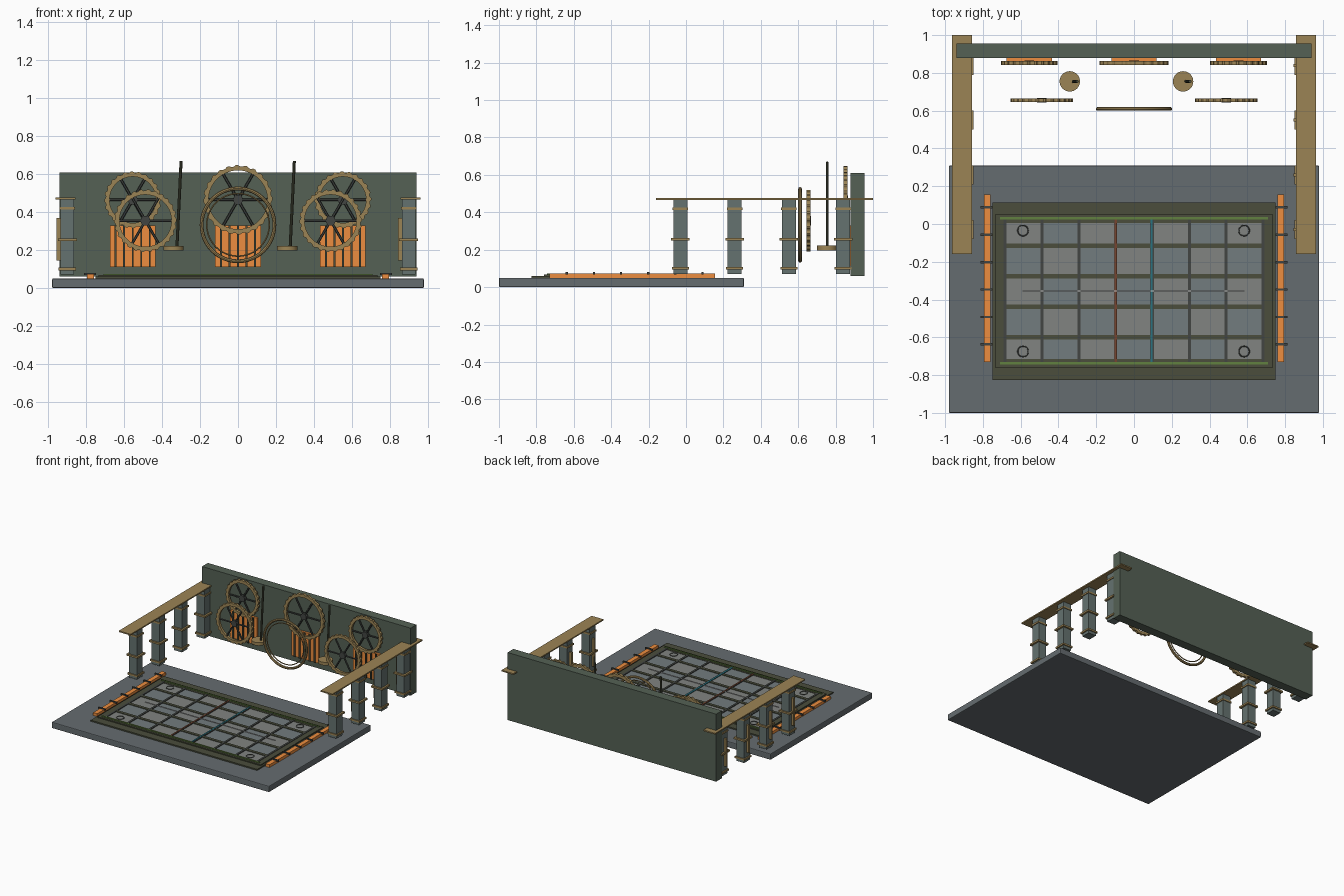
import bpy, math
from mathutils import Vector

if "Cube" in bpy.data.objects:
    bpy.data.objects.remove(bpy.data.objects["Cube"])

def mat(name, r, g, b):
    m = bpy.data.materials.new(name)
    m.diffuse_color = (r, g, b, 1)
    m.use_nodes = True
    m.node_tree.nodes["Principled BSDF"].inputs["Base Color"].default_value = m.diffuse_color
    return m

SLATE = mat("slate", .13, .15, .16)
PILLAR = mat("pillar_stone", .13, .17, .16)
WALL = mat("wall_green", .09, .12, .09)
BRASS = mat("brass", .33, .23, .09)
OLIVE = mat("dark_olive", .07, .075, .045)
IRON = mat("iron", .055, .06, .055)
ORANGE = mat("furnace_orange", .85, .27, .05)
TILE_A = mat("tile_blue_grey", .17, .20, .21)
TILE_B = mat("tile_grey", .22, .23, .22)
GREEN = mat("green", .12, .22, .05)
RED = mat("red", .18, .06, .03)
TEAL = mat("teal", .02, .17, .22)
PALE = mat("pale_line", .7, .7, .7)

def finish(name, m):
    o = bpy.context.object
    o.name = name
    o.data.materials.append(m)
    return o

def box(name, x0, x1, y0, y1, z0, z1, m, bevel=0):
    bpy.ops.mesh.primitive_cube_add(size=1, location=((x0+x1)/2, (y0+y1)/2, (z0+z1)/2))
    o = finish(name, m)
    o.scale = (x1-x0, y1-y0, z1-z0)
    bpy.ops.object.transform_apply(location=False, rotation=False, scale=True)
    if bevel:
        b = o.modifiers.new("bevel", 'BEVEL')
        b.width, b.segments = bevel, 2
    return o

def rod(name, a, b, r, m, verts=10):
    a, b = Vector(a), Vector(b)
    bpy.ops.mesh.primitive_cylinder_add(vertices=verts, radius=r, depth=(b-a).length, location=(a+b)/2)
    o = finish(name, m)
    o.rotation_mode = 'QUATERNION'
    o.rotation_quaternion = (b-a).to_track_quat('Z', 'Y')
    bpy.ops.object.shade_smooth_by_angle()
    return o

def ring(name, loc, r, minor, m, upright=True, seg=48, side=8):
    bpy.ops.mesh.primitive_torus_add(location=loc, rotation=(math.pi/2 if upright else 0, 0, 0),
        major_radius=r, minor_radius=minor, major_segments=seg, minor_segments=side)
    finish(name, m)
    bpy.ops.object.shade_smooth_by_angle()

def gear(name, x, y, z, r, teeth=24, phase=0):
    # flat rim with shallow teeth
    vs, fs, n = [], [], teeth*4
    for i in range(n):
        a = 2*math.pi*i/n
        ro = r if i % 4 < 2 else r-.007
        for rad, yy in ((ro, -.01), (ro, .01), (r-.028, .01), (r-.028, -.01)):
            vs.append((rad*math.cos(a), yy, rad*math.sin(a)))
        j = (i+1) % n
        fs += [(4*i+k, 4*j+k, 4*j+(k+1) % 4, 4*i+(k+1) % 4) for k in range(4)]
    me = bpy.data.meshes.new(name+"_rim")
    me.from_pydata(vs, [], fs)
    me.materials.append(BRASS)
    o = bpy.data.objects.new(name+"_rim", me)
    o.location = (x, y, z)
    bpy.context.collection.objects.link(o)
    # spokes and hub
    for i in range(3):
        a = math.pi*i/3 + phase
        dx, dz = (r-.02)*math.cos(a), (r-.02)*math.sin(a)
        rod(name+"_spoke", (x-dx, y, z-dz), (x+dx, y, z+dz), .007, IRON, 6)
    rod(name+"_hub", (x, y-.012, z), (x, y+.012, z), .026, IRON, 16)

# floor slab and back wall
box("floor_slab", -.98, .98, -1, .31, 0, .05, SLATE, .006)
box("back_wall", -.94, .94, .88, .955, .06, .61, WALL)

# colonnades with bands and top planks
for s in (-1, 1):
    box("top_plank", s*.91-.053, s*.91+.053, -.16, 1, .467, .477, BRASS)
    for y in (-.03, .26, .55, .84):
        x = s*.9
        box("pillar", x-.035, x+.035, y-.037, y+.037, .07, .468, PILLAR)
        for z, w in ((.10, .045), (.255, .05), (.42, .042)):
            box("pillar_band", x-w, x+w, y-w, y+w, z-.007, z+.007, BRASS)
        box("pillar_strip", x-.056, x-.034, y-.008, y+.008, .145, .37, BRASS)

# stepped board frame
def frame(name, x, y0, y1, w, z0, z1, m):
    box(name, -x, x, y0, y0+w, z0, z1, m)
    box(name, -x, x, y1-w, y1, z0, z1, m)
    for s in (-1, 1):
        box(name, s*(x-w/2)-w/2, s*(x-w/2)+w/2, y0+w, y1-w, z0, z1, m)

box("board_base", -.75, .75, -.825, .115, .05, .06, OLIVE)
frame("board_rim", .735, -.76, .05, .045, .06, .068, OLIVE)
for y in (.03, -.737):
    box("green_strip", -.71, .71, y-.006, y+.006, .06, .074, GREEN)

# tiles in a checker pattern with bars between
X0, DX, Y0, DY = -.682, .195, -.76, .1615
for i in range(7):
    for j in range(5):
        x, y = X0+DX*i, Y0+DY*j
        box("floor_tile", x, x+DX, max(y, -.725), min(y+DY, .02), .06, .065,
            TILE_A if (i+j) % 2 else TILE_B)
for i in range(8):
    x = X0+DX*i
    box("long_bar", x-.008, x+.008, -.735, .03, .06, .071, IRON)
for j in range(1, 5):
    y = Y0+DY*j
    box("cross_bar", -.69, .69, y-.012, y+.012, .06, .07, OLIVE)
for x, m, n in ((-.097, RED, "red_line"), (.093, TEAL, "teal_line")):
    box(n, x-.006, x+.006, -.73, .03, .07, .073, m)
box("centre_line", -.59, .585, -.357, -.353, .07, .074, PALE)
for x in (-.588, .583):
    for y in (-.035, -.675):
        ring("corner_ring", (x, y, .066), .028, .003, IRON, False, 20, 6)

# glowing side channels with grate bars
for s in (-1, 1):
    box("glow_channel", s*.777-.018, s*.777+.018, -.73, .155, .05, .073, ORANGE)
    for i in range(6):
        y = .088-.145*i
        box("grate_bar", s*.78-.032, s*.78+.032, y-.006, y+.006, .068, .08, IRON)

# furnace openings with bars, and gears in front of the wall
for x, r in ((-.555, .15), (0, .183), (.553, .15)):
    box("furnace_glow", x-.12, x+.12, .863, .88, .11, .33, ORANGE)
    for i in range(5):
        bx = x-.09+.045*i
        box("furnace_bar", bx-.005, bx+.005, .853, .865, .11, .33, OLIVE)
    gear("back_gear", x, .853, .465, r)
for s in (-1, 1):
    gear("front_gear", s*.488, .655, .355, .165, 26)

# central valve ring with inner ring
ring("valve_ring", (0, .61, .333), .192, .01, BRASS)
ring("valve_inner_ring", (0, .61, .333), .165, .004, BRASS)

# levers on round bases
for x, top in ((-.34, -.3), (.26, .297)):
    rod("lever_base", (x, .755, .197), (x, .755, .222), .054, BRASS, 32)
    rod("lever_rod", (top-.022, .755, .215), (top, .755, .67), .008, OLIVE)
